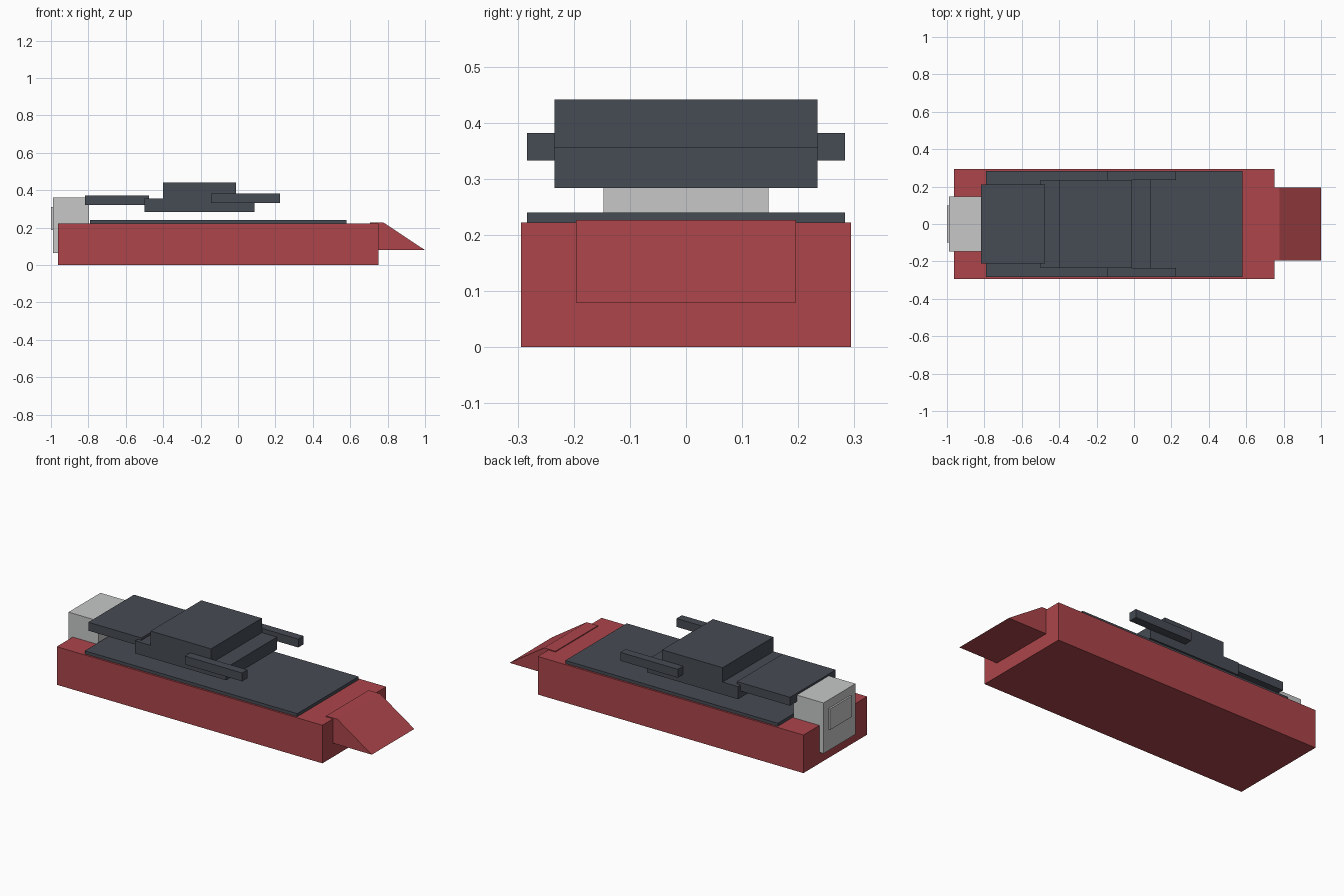
import bpy
import bmesh

default_cube = bpy.data.objects.get("Cube")
if default_cube:
    bpy.data.objects.remove(default_cube, do_unlink=True)


def make_material(name, rgb):
    mat = bpy.data.materials.new(name)
    mat.use_nodes = True
    colour = (*rgb, 1.0)
    mat.diffuse_color = colour
    mat.node_tree.nodes["Principled BSDF"].inputs["Base Color"].default_value = colour
    return mat


red = make_material("hull red", (0.413, 0.060, 0.069))
slate = make_material("dark slate", (0.061, 0.070, 0.087))
grey = make_material("light grey", (0.57, 0.575, 0.58))


def extrude_profile(name, profile, y0, y1, mat):
    """Extrude an x-z outline along y into a closed solid."""
    bm = bmesh.new()
    face = bm.faces.new([bm.verts.new((x, y0, z)) for x, z in profile])
    moved = bmesh.ops.extrude_face_region(bm, geom=[face])["geom"]
    verts = [g for g in moved if isinstance(g, bmesh.types.BMVert)]
    bmesh.ops.translate(bm, verts=verts, vec=(0, y1 - y0, 0))
    bmesh.ops.recalc_face_normals(bm, faces=bm.faces)
    mesh = bpy.data.meshes.new(name)
    bm.to_mesh(mesh)
    bm.free()
    mesh.materials.append(mat)
    obj = bpy.data.objects.new(name, mesh)
    bpy.context.collection.objects.link(obj)
    return obj


def box(name, x, y, z, mat):
    outline = [(x[0], z[0]), (x[1], z[0]), (x[1], z[1]), (x[0], z[1])]
    return extrude_profile(name, outline, y[0], y[1], mat)


def centred(half_width):
    return (-half_width, half_width)


# Hull and sloping nose
box("hull", (-0.963, 0.75), centred(0.294), (0, 0.222), red)
nose = [(0.705, 0.08), (1.0, 0.08), (0.778, 0.227), (0.705, 0.227)]
extrude_profile("nose_wedge", nose, -0.196, 0.196, red)

# Deck plate
box("deck", (-0.79, 0.58), centred(0.283), (0.215, 0.24), slate)

# Stepped turret with a rear slab
box("turret_base", (-0.5, 0.087), centred(0.234), (0.284, 0.357), slate)
box("turret_top", (-0.4, -0.01), centred(0.234), (0.35, 0.441), slate)
box("rear_slab", (-0.818, -0.475), centred(0.21), (0.322, 0.371), slate)

# Side rails
for side, y in (("right", (-0.283, -0.234)), ("left", (0.234, 0.283))):
    box(side + "_rail", (-0.145, 0.225), y, (0.333, 0.382), slate)

# Tail engine block and its raised panel
box("engine_block", (-0.99, -0.797), centred(0.147), (0.065, 0.36), grey)
box("engine_panel", (-1.0, -0.985), centred(0.1), (0.188, 0.31), grey)
